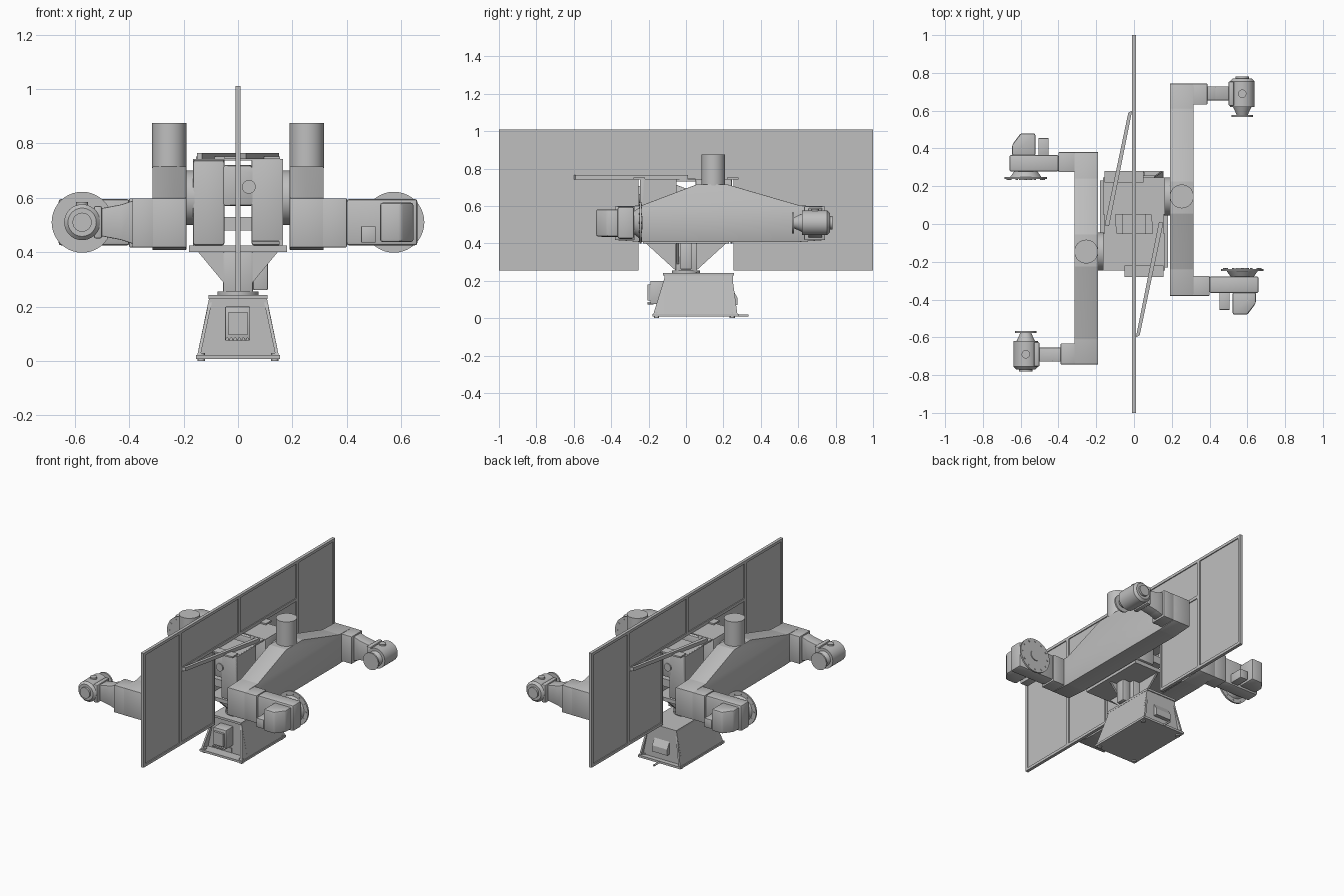
import bpy, bmesh, math
from mathutils import Matrix, Vector

cube = bpy.data.objects.get("Cube")
if cube:
    bpy.data.objects.remove(cube, do_unlink=True)

grey = bpy.data.materials.new("machine grey")
grey.use_nodes = True
grey.diffuse_color = (0.52, 0.52, 0.52, 1)
grey.node_tree.nodes["Principled BSDF"].inputs["Base Color"].default_value = (0.52, 0.52, 0.52, 1)

TURN = {"x": Matrix.Rotation(math.pi / 2, 4, "Y"),
        "y": Matrix.Rotation(-math.pi / 2, 4, "X"), "z": Matrix()}


def finish(name, bm, twin, bevel=0):
    """Bevel, shade and link a mesh; a twin is the same part turned half round."""
    if bevel:
        bmesh.ops.bevel(bm, geom=bm.edges[:], offset=bevel, segments=2,
                        profile=0.5, affect="EDGES", clamp_overlap=True)
    bmesh.ops.recalc_face_normals(bm, faces=bm.faces[:])
    mesh = bpy.data.meshes.new(name)
    bm.to_mesh(mesh)
    bm.free()
    mesh.materials.append(grey)
    mesh.shade_smooth()
    mesh.set_sharp_from_angle(angle=math.radians(30))
    for i in range(2 if twin else 1):
        obj = bpy.data.objects.new(name + ("_opposite" if i else ""), mesh)
        obj.rotation_euler.z = math.pi * i
        bpy.context.collection.objects.link(obj)


def box(name, x, y, z, twin=False, bevel=0):
    bm = bmesh.new()
    bmesh.ops.create_cube(bm, size=1)
    for v in bm.verts:
        v.co = [lo + (c + 0.5) * (hi - lo) for c, (lo, hi) in zip(v.co, (x, y, z))]
    finish(name, bm, twin, bevel)


def add_rod(bm, axis, start, length, r1, r2, sides=40):
    m = Matrix.Translation(start) @ TURN[axis] @ Matrix.Translation((0, 0, length / 2))
    bmesh.ops.create_cone(bm, cap_ends=True, segments=sides, radius1=r1,
                          radius2=r2, depth=length, matrix=m)


def rod(name, axis, start, length, r, r2=None, twin=False):
    bm = bmesh.new()
    add_rod(bm, axis, start, length, r, r if r2 is None else r2)
    finish(name, bm, twin)


def prism(name, axis, pts, a, b, twin=False, bevel=0):
    """Extrude a flat profile along an axis from a to b."""
    put = {"x": lambda p: (a, p[0], p[1]), "y": lambda p: (p[0], a, p[1]),
           "z": lambda p: (p[0], p[1], a)}[axis]
    bm = bmesh.new()
    face = bm.faces.new([bm.verts.new(put(p)) for p in pts])
    out = bmesh.ops.extrude_face_region(bm, geom=[face])
    step = Vector([b - a if k == axis else 0 for k in "xyz"])
    bmesh.ops.translate(bm, vec=step, verts=[e for e in out["geom"] if isinstance(e, bmesh.types.BMVert)])
    finish(name, bm, twin, bevel)


# Dividing screen: thin sheets in a bar frame
LOW, MID, TOP, SIDE, GAP = 0.255, 0.755, 1.01, 0.61, 0.255
sheet, bar = (-0.004, 0.004), (-0.01, 0.01)
box("screen_top_sheet", sheet, (-SIDE, SIDE), (MID, TOP - 0.01))
box("screen_top_bar", bar, (-1, 1), (TOP - 0.018, TOP))
box("screen_middle_bar", bar, (-SIDE, SIDE), (MID - 0.01, MID + 0.01))
box("screen_centre_post", bar, (-0.01, 0.01), (MID, TOP))
box("screen_outer_sheet", sheet, (SIDE, 0.99), (LOW, TOP - 0.01), True)
box("screen_inner_sheet", sheet, (GAP, SIDE), (LOW, MID), True)
box("screen_bottom_bar", bar, (GAP, 1), (LOW, LOW + 0.018), True)
box("screen_end_post", bar, (0.982, 1), (LOW, TOP), True)
box("screen_side_post", bar, (SIDE - 0.013, SIDE + 0.013), (LOW, TOP), True)
box("screen_gap_post", bar, (GAP, GAP + 0.012), (LOW, MID), True)

# Slanted braces that hold the screen
prism("screen_brace", "z", [(0.01, -0.6), (0.03, -0.59), (0.15, -0.02), (0.15, 0.01), (0.132, 0.01)],
      0.742, 0.765, True)
box("brace_mount", (-0.155, 0.05), (0.22, 0.28), (0.742, 0.752), True)
prism("brace_corner_plate", "z", [(0.11, -0.18), (0.155, -0.18), (0.155, 0.06), (0.09, 0.06)],
      0.732, 0.742, True)

# Base cabinet with end gussets
box("base_plate", (-0.155, 0.155), (-0.18, 0.28), (0.008, 0.022))
prism("base_cabinet", "y", [(-0.15, 0.02), (0.15, 0.02), (0.106, 0.232), (-0.106, 0.232)], -0.115, 0.25)
box("base_lid", (-0.108, 0.108), (-0.122, 0.256), (0.228, 0.242))
for s in (-1, 1):
    side = "left" if s > 0 else "right"
    for end, y0, y1 in (("front", -0.112, -0.175), ("back", 0.247, 0.275)):
        bm = bmesh.new()
        rows = [[bm.verts.new((s * (x - d), y, z)) for x, y, z in
                 ((0.15, y0, 0.02), (0.15, y1, 0.02), (0.106, y0, 0.225))] for d in (0, 0.012)]
        bm.faces.new(rows[0])
        bm.faces.new(rows[1])
        for i in range(3):
            j = (i + 1) % 3
            bm.faces.new((rows[0][i], rows[0][j], rows[1][j], rows[1][i]))
        finish(f"{end}_{side}_gusset", bm, False)
        rod(f"{end}_{side}_foot", "z", (s * 0.135, y1 * 0.9, 0), 0.03, 0.014)
box("front_connector_box", (-0.048, 0.045), (-0.19, -0.11), (0.075, 0.2), bevel=0.005)
box("front_connector_cap", (-0.035, 0.035), (-0.205, -0.188), (0.095, 0.18))
for i in range(6):
    x = -0.04 + i * 0.015
    rod(f"connector_plug_{i + 1}", "y", (x, -0.205, 0.08), 0.03, 0.006)
box("front_label_plate", (-0.035, 0.035), (-0.12, -0.112), (0.025, 0.055))
prism("back_connector_box", "x", [(0.245, 0.07), (0.275, 0.07), (0.275, 0.11), (0.245, 0.16)], -0.055, 0.055)
rod("back_cable", "y", (0, 0.26, 0.014), 0.075, 0.006)

# Pedestal, its flared supports and the turntable
box("pedestal", (-0.055, 0.055), (-0.055, 0.06), (0.24, 0.405), bevel=0.008)
rod("pedestal_foot", "z", (0, 0, 0.24), 0.015, 0.075)
for s in (-1, 1):
    prism("pedestal_flare_" + ("back" if s > 0 else "front"), "x",
          [(s * 0.05, 0.25), (s * 0.22, 0.405), (s * 0.05, 0.405)], -0.006, 0.006)
    prism("side_flare_" + ("left" if s > 0 else "right"), "y",
          [(s * 0.03, 0.26), (s * 0.15, 0.405), (s * 0.03, 0.405)], -0.05, -0.038)
box("cable_duct", (0.055, 0.11), (-0.03, 0.03), (0.26, 0.41), bevel=0.006)
box("turntable", (-0.18, 0.18), (-0.23, 0.23), (0.4, 0.425))
box("centre_beam", (-0.06, 0.06), (-0.2, 0.2), (0.48, 0.53))

# Arm drives, one for each side
box("drive_housing", (0.05, 0.165), (0.05, 0.245), (0.425, 0.738), True, 0.008)
box("drive_rear_plate", (-0.165, -0.05), (0.22, 0.245), (0.44, 0.742), True, 0.004)
box("drive_side_plate", (-0.165, -0.15), (0.05, 0.245), (0.425, 0.742), True)
prism("drive_motor", "y", [(-0.075, 0.6), (-0.075, 0.69), (-0.045, 0.72), (0.055, 0.72), (0.055, 0.57), (-0.05, 0.57)],
      0.06, 0.245, True, 0.008)
box("drive_cross_plate", (-0.16, 0.165), (0.05, 0.245), (0.737, 0.743), True)
rod("drive_hub", "x", (0.16, 0.146, 0.6), 0.035, 0.1, twin=True)
rod("drive_lifting_eye", "y", (-0.04, 0.24, 0.64), 0.012, 0.025, twin=True)

# Long arms with a raised middle, turned-out ends and a motor on top
prism("arm_beam", "x", [(-0.38, 0.418), (-0.38, 0.598), (-0.24, 0.602), (0.055, 0.714), (0.225, 0.714),
                        (0.61, 0.602), (0.743, 0.598), (0.743, 0.418), (0.61, 0.408), (-0.24, 0.408)],
      0.19, 0.315, True, 0.002)
rod("arm_motor", "z", (0.253, 0.146, 0.71), 0.165, 0.063, twin=True)
box("arm_short_end", (0.31, 0.4), (-0.38, -0.275), (0.418, 0.598), True, 0.003)
box("arm_long_end", (0.31, 0.388), (0.632, 0.743), (0.418, 0.598), True, 0.003)

# Driven head on the short end: gearbox, motor and round faceplate
CX, CZ = 0.573, 0.51
box("head_gearbox", (0.398, 0.66), (-0.366, -0.277), (0.424, 0.596), True, 0.012)
prism("head_motor", "z", [(0.522, -0.36), (0.522, -0.48), (0.6, -0.48), (0.645, -0.42), (0.645, -0.36)],
      0.437, 0.582, True, 0.01)
box("head_plug_box", (0.452, 0.506), (-0.455, -0.36), (0.435, 0.495), True, 0.004)
rod("faceplate_neck", "y", (CX, -0.28, CZ), 0.034, 0.06, 0.085, True)
rod("faceplate", "y", (CX, -0.248, CZ), 0.011, 0.112, twin=True)
rod("faceplate_centre", "y", (CX, -0.238, CZ), 0.006, 0.035, twin=True)
bm = bmesh.new()
for i in range(12):
    a = math.tau * i / 12
    add_rod(bm, "y", (CX + 0.095 * math.cos(a), -0.25, CZ + 0.095 * math.sin(a)), 0.016, 0.006, 0.006, 10)
finish("faceplate_bolts", bm, True)

# Idle head on the long end: tapered neck, round body and small flange
prism("idle_neck", "y", [(0.385, 0.43), (0.385, 0.59), (0.43, 0.575), (0.52, 0.558), (0.52, 0.462), (0.43, 0.445)],
      0.655, 0.728, True, 0.004)
box("idle_clamp", (0.5, 0.53), (0.625, 0.755), (0.45, 0.57), True, 0.008)
rod("idle_body", "y", (CX, 0.62, CZ), 0.135, 0.066, twin=True)
rod("idle_body_rim", "y", (CX, 0.755, CZ), 0.014, 0.066, 0.052, True)
rod("idle_cap", "y", (CX, 0.765, CZ), 0.017, 0.035, twin=True)
rod("idle_top_plug", "z", (CX, 0.69, 0.56), 0.024, 0.022, twin=True)
rod("idle_shaft", "y", (CX, 0.575, CZ), 0.048, 0.028, 0.05, True)
rod("idle_flange", "y", (CX, 0.567, CZ), 0.01, 0.056, twin=True)
